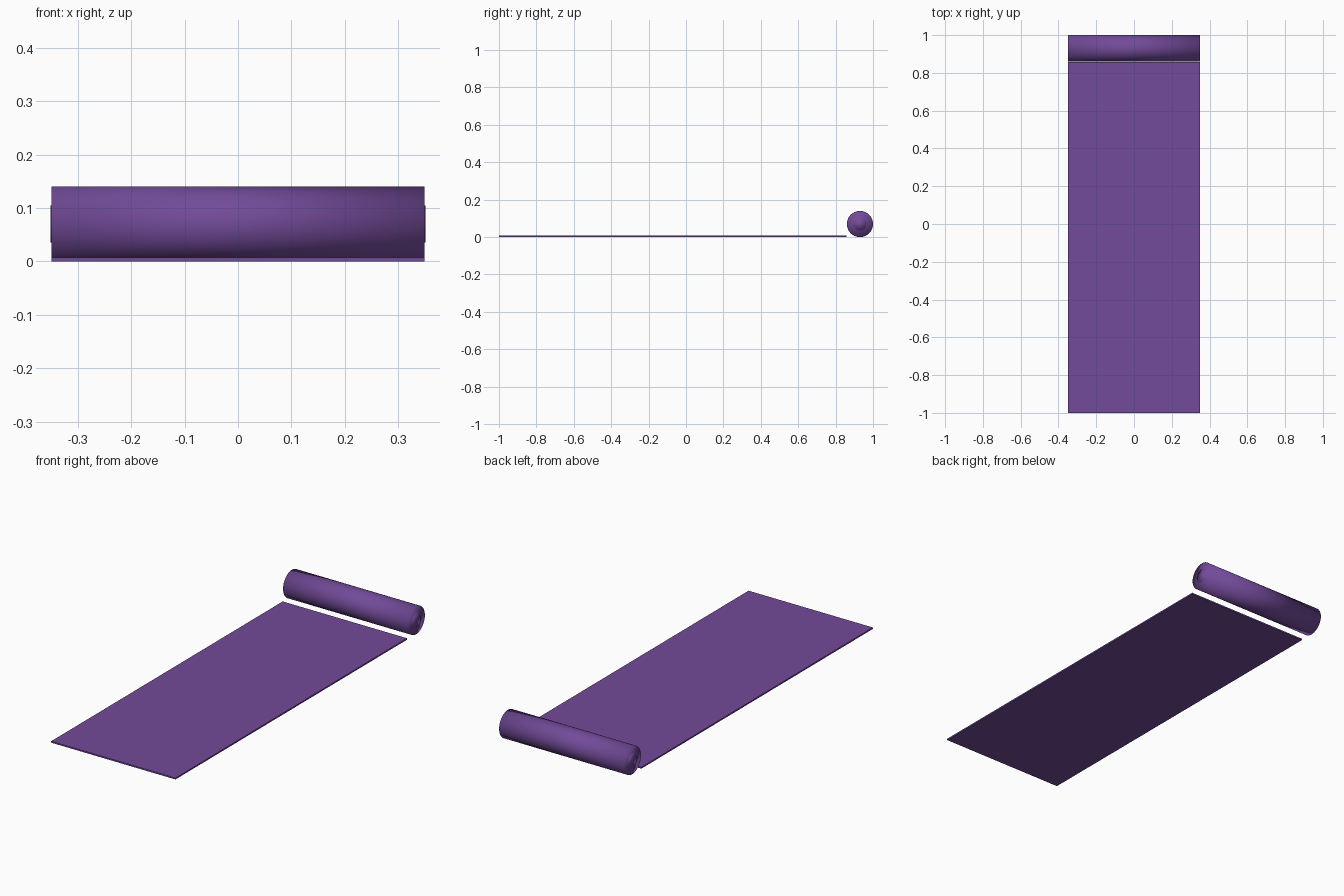
import bpy
import math

if "Cube" in bpy.data.objects:
    bpy.data.objects.remove(bpy.data.objects["Cube"])

mat = bpy.data.materials.new("purple_foam")
mat.diffuse_color = (0.17, 0.07, 0.32, 1)
mat.use_nodes = True
mat.node_tree.nodes["Principled BSDF"].inputs["Base Color"].default_value = mat.diffuse_color


def finish(obj, name):
    obj.name = name
    obj.data.materials.append(mat)
    return obj


def roll_cylinder(name, radius, length):
    # cylinder lying along x at the rolled end of the mat
    bpy.ops.mesh.primitive_cylinder_add(
        vertices=64, radius=radius, depth=length,
        location=(0, 0.93, 0.07), rotation=(0, math.pi / 2, 0))
    bpy.ops.object.shade_smooth()
    return finish(bpy.context.object, name)


# Flat unrolled sheet
bpy.ops.mesh.primitive_cube_add(size=1, location=(0, -0.0715, 0.0037))
sheet = finish(bpy.context.object, "mat_sheet")
sheet.scale = (0.698, 1.857, 0.0074)
bpy.ops.object.transform_apply(location=False, rotation=False, scale=True)

# Rolled end and its core, which stands very slightly proud of the ends
roll_cylinder("mat_roll", 0.07, 0.698)
roll_cylinder("roll_core", 0.035, 0.701)
